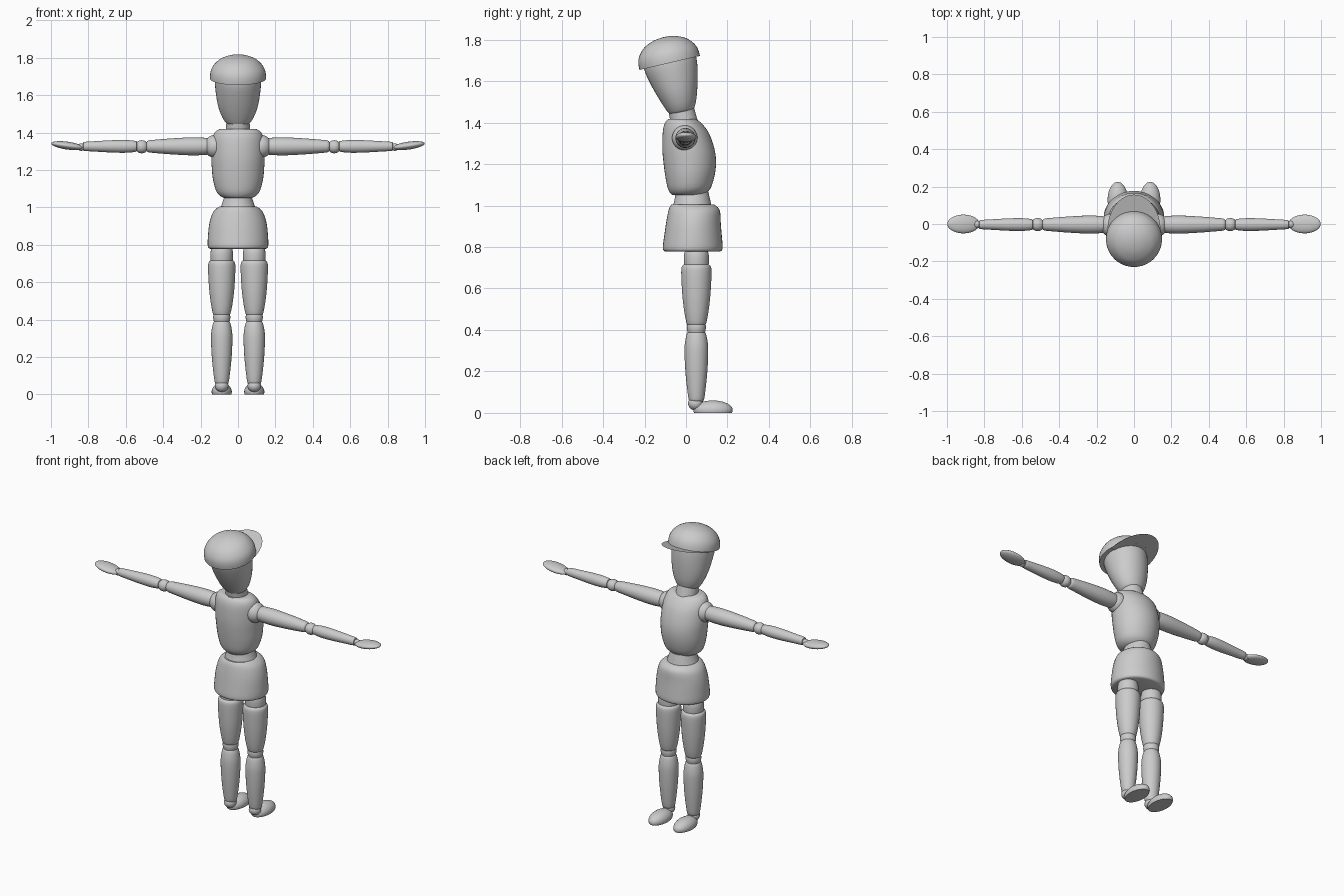
import bpy, bmesh
from math import sin, cos, pi, radians
from mathutils import Matrix, Vector

if "Cube" in bpy.data.objects:
    bpy.data.objects.remove(bpy.data.objects["Cube"])

SEG = 40
I = Matrix.Identity(4)


def finish(name, bm, matrix=I, mirror=False, angle=40):
    """Turn a bmesh into a smooth object, optionally mirrored across x."""
    bmesh.ops.recalc_face_normals(bm, faces=bm.faces)
    bm.transform(matrix)
    mesh = bpy.data.meshes.new(name)
    bm.to_mesh(mesh)
    bm.free()
    ob = bpy.data.objects.new(name, mesh)
    bpy.context.collection.objects.link(ob)
    bpy.ops.object.select_all(action='DESELECT')
    ob.select_set(True)
    bpy.context.view_layer.objects.active = ob
    bpy.ops.object.shade_smooth_by_angle(angle=radians(angle))
    if mirror:
        mod = ob.modifiers.new("Mirror", 'MIRROR')
        mod.use_mirror_merge = False
    return ob


def smooth_rings(rings, steps):
    """Catmull-Rom curve through the profile rings."""
    p = [Vector(r) for r in rings]
    p = [p[0] * 2 - p[1]] + p + [p[-1] * 2 - p[-2]]
    out = []
    for a, b, c, d in zip(p, p[1:], p[2:], p[3:]):
        for s in range(steps):
            t = s / steps
            out.append(b + (c - a) * (t / 2) + (a * 2 - b * 5 + c * 4 - d) * (t * t / 2)
                       + (b * 3 - a - c * 3 + d) * (t ** 3 / 2))
    return out + [p[-2]]


def loft(name, rings, matrix=I, mirror=False, steps=3):
    """Rings are (z, half width, back y, front y)."""
    bm = bmesh.new()
    loops = []
    for z, rx, y0, y1 in smooth_rings(rings, steps):
        loops.append([bm.verts.new((rx * cos(2 * pi * i / SEG),
                                    (y0 + y1) / 2 + (y1 - y0) / 2 * sin(2 * pi * i / SEG), z))
                      for i in range(SEG)])
    for a, b in zip(loops, loops[1:]):
        for i in range(SEG):
            j = (i + 1) % SEG
            bm.faces.new((a[i], a[j], b[j], b[i]))
    bm.faces.new(loops[0])
    bm.faces.new(loops[-1])
    return finish(name, bm, matrix, mirror)


def lathe(name, profile, matrix=I, mirror=False):
    """Round part from (z, radius) points."""
    return loft(name, [(z, r, -r, r) for z, r in profile], matrix, mirror)


def ball(name, centre, radii, tilt=0, mirror=False, floor=None):
    """Ellipsoid, tilted about y, optionally flattened at a floor height."""
    bm = bmesh.new()
    bmesh.ops.create_uvsphere(bm, u_segments=SEG, v_segments=20, radius=1)
    bm.transform(Matrix.Translation(centre) @ Matrix.Rotation(radians(tilt), 4, 'Y')
                 @ Matrix.Diagonal((*radii, 1)))
    if floor is not None:
        for v in bm.verts:
            v.co.z = max(v.co.z, floor)
    return finish(name, bm, mirror=mirror)


# Head, neck and cap share one backward tilt
tilt = Matrix.Translation((0, -0.02, 1.45)) @ Matrix.Rotation(radians(13.1), 4, 'X')
lathe("neck", [(-0.07, .066), (-0.03, .064), (0.012, .062)], tilt)
loft("head", [(0, .06, -.055, .058), (.012, .072, -.064, .066), (.045, .09, -.078, .082),
              (.1, .108, -.097, .1), (.17, .119, -.117, .118), (.24, .124, -.13, .128),
              (.29, .115, -.118, .118), (.33, .09, -.09, .09), (.352, .04, -.04, .04)], tilt)
lathe("cap_crown", [(0.245, .15), (.27, .149), (.295, .143), (.32, .128), (.345, .102),
                    (.362, .066), (.37, .035), (.373, .001)],
      tilt @ Matrix.Translation((0, -.003, 0)))

# Thin flat cap visor
bm = bmesh.new()
rim = [(.142 * cos(pi * i / 32), .04 + .2 * sin(pi * i / 32)) for i in range(33)]
bm.faces.new([bm.verts.new((x, y, .2457 + .06 * (y - .1445))) for x, y in rim])
finish("cap_visor", bm, tilt)

# Torso, waist and hips
loft("torso", [(1.05, .075, -.065, .085), (1.063, .098, -.078, .102), (1.09, .118, -.09, .122),
               (1.15, .134, -.101, .139), (1.21, .14, -.109, .145), (1.27, .143, -.114, .138),
               (1.34, .14, -.113, .115), (1.38, .133, -.108, .09), (1.405, .12, -.098, .066),
               (1.418, .1, -.085, .045)])
loft("waist", [(.995, .094, -.064, .124), (1.03, .082, -.055, .116), (1.065, .07, -.05, .108)])
loft("hips", [(.778, .148, -.1, .163), (.784, .158, -.109, .173), (.8, .162, -.112, .177),
              (.84, .161, -.107, .174), (.91, .154, -.097, .168), (.965, .138, -.087, .165),
              (.99, .12, -.08, .155), (1.005, .098, -.071, .135)])

# Arms, built along z and turned to point sideways
arm = Matrix.Translation((0, -.003, 1.326)) @ Matrix.Rotation(pi / 2, 4, 'Y')
ball("shoulder", (.125, -.006, 1.326), (.056, .061, .061), mirror=True)
lathe("upper_arm", [(.15, .042), (.18, .046), (.25, .048), (.35, .043), (.45, .035),
                    (.48, .031), (.49, .022)], arm, True)
ball("elbow", (.515, -.003, 1.324), (.036, .035, .035), mirror=True)
lathe("forearm", [(.54, .022), (.548, .029), (.6, .034), (.67, .033), (.76, .028),
                  (.82, .024), (.828, .018)], arm, True)
ball("wrist", (.838, -.002, 1.322), (.022, .02, .02), mirror=True)
ball("hand", (.912, 0, 1.33), (.087, .05, .021), tilt=-8, mirror=True)

# Legs
leg = Matrix.Translation((.087, .05, 0))
lathe("hip_joint", [(.69, .055), (.72, .06), (.76, .06), (.79, .052)], leg, True)
lathe("thigh", [(.422, .04), (.432, .047), (.48, .057), (.55, .066), (.62, .071), (.68, .073),
                (.705, .07), (.716, .06)], leg, True)
lathe("knee", [(.385, .041), (.41, .046), (.435, .043)], leg, True)
lathe("shin", [(.055, .03), (.065, .037), (.12, .045), (.2, .053), (.28, .057), (.33, .056),
               (.375, .048), (.392, .04)], leg, True)
ball("ankle", (.087, .046, .046), (.036, .036, .034), mirror=True)
ball("foot", (.087, .13, .014), (.054, .095, .046), mirror=True, floor=0.0)
